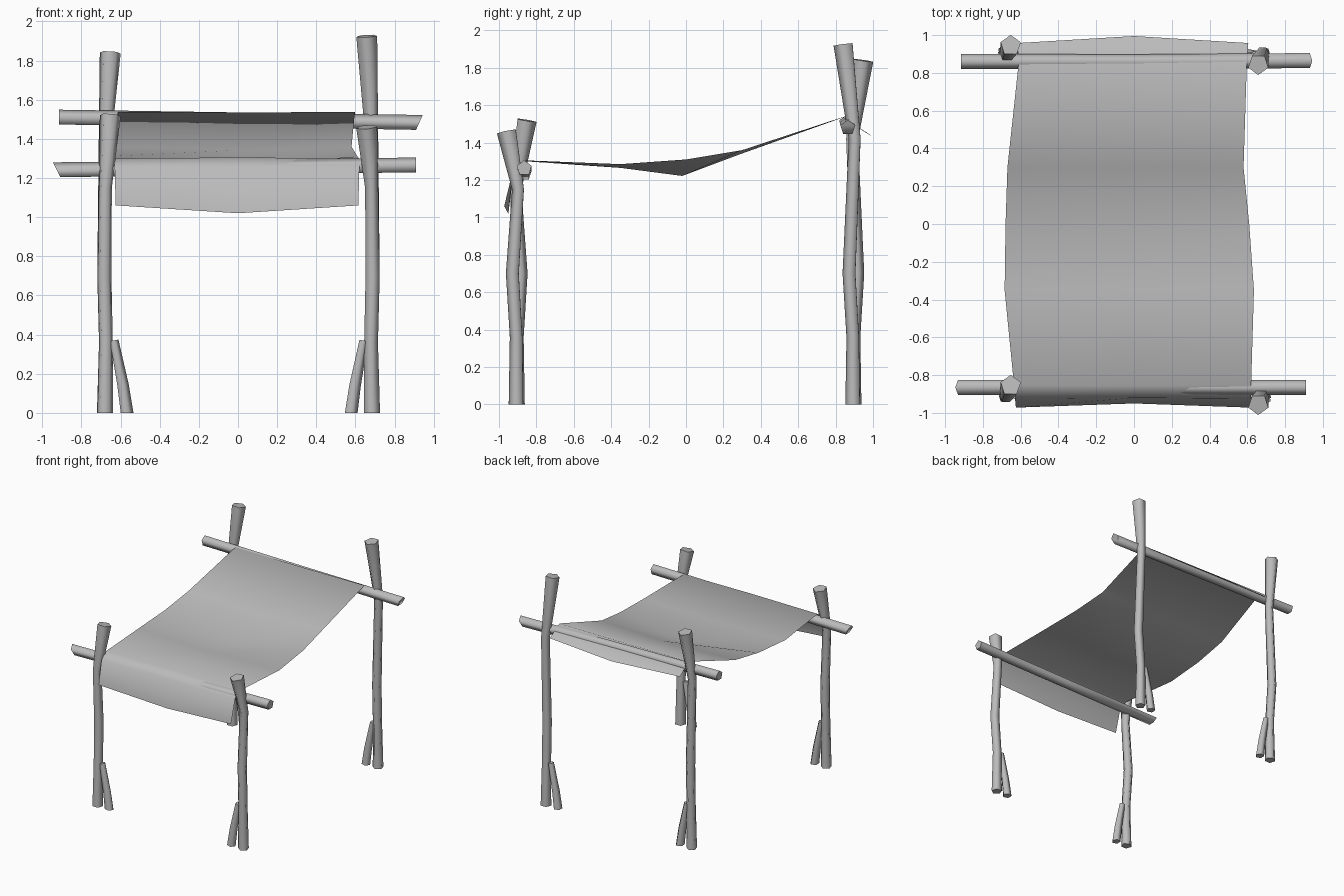
import bpy, bmesh, math
from mathutils import Vector

if "Cube" in bpy.data.objects:
    bpy.data.objects.remove(bpy.data.objects["Cube"])

grey = bpy.data.materials.new("plain grey")
grey.use_nodes = True
grey.diffuse_color = (0.5, 0.5, 0.5, 1)
grey.node_tree.nodes["Principled BSDF"].inputs["Base Color"].default_value = (0.5, 0.5, 0.5, 1)


def finish(name, bm):
    bmesh.ops.recalc_face_normals(bm, faces=bm.faces)
    mesh = bpy.data.meshes.new(name)
    bm.to_mesh(mesh)
    bm.free()
    mesh.materials.append(grey)
    obj = bpy.data.objects.new(name, mesh)
    bpy.context.collection.objects.link(obj)
    bpy.ops.object.select_all(action='DESELECT')
    obj.select_set(True)
    bpy.context.view_layer.objects.active = obj
    bpy.ops.object.shade_smooth_by_angle(angle=math.radians(80))
    return obj


def stick(name, path, start=None, end=None, spin=0.0, sides=5):
    """Five-sided stick along (x, y, z, radius) points; start/end tilt the cuts."""
    bm = bmesh.new()
    pts = [Vector(p[:3]) for p in path]
    axis = Vector((1, 0, 0)) if abs(pts[-1].x - pts[0].x) > 1 else Vector((0, 0, 1))
    u = Vector((0, 0, 1)) if axis.x else Vector((1, 0, 0))
    v = axis.cross(u)
    rings = []
    for i, p in enumerate(pts):
        n = (pts[min(i + 1, len(pts) - 1)] - pts[max(i - 1, 0)]).normalized()
        if i == 0:
            n = start or axis
        if i == len(pts) - 1:
            n = end or n
        ring = []
        for k in range(sides):
            a = spin + math.tau * k / sides
            d = (u * math.cos(a) + v * math.sin(a)) * path[i][3]
            # slide each corner along the stick onto the cut plane
            ring.append(bm.verts.new(p + d - axis * (d.dot(n) / axis.dot(n))))
        rings.append(ring)
    for a, b in zip(rings, rings[1:]):
        for k in range(sides):
            j = (k + 1) % sides
            bm.faces.new((a[k], a[j], b[j], b[k]))
    bm.faces.new(rings[0])
    bm.faces.new(rings[-1])
    return finish(name, bm)


# Four posts with flared tops, each with a short side branch as a foot
posts = [
    ("front_right", -0.68, -0.905, 1.52, 1.15, 1),
    ("front_left", 0.685, -0.905, 1.46, 1.15, -1),
    ("back_right", -0.68, 0.895, 1.84, 1.42, 1),
    ("back_left", 0.685, 0.895, 1.925, 1.42, -1),
]
for name, x, y, top, kink, s in posts:
    stick(name + "_post", [
        (x, y, 0, 0.043),
        (x + s * 0.005, y, 0.36, 0.037),
        (x - s * 0.003, y + s * 0.02, 0.7, 0.038),
        (x + s * 0.002, y - s * 0.01, kink, 0.035),
        (x + s * 0.027, y + s * 0.05, top, 0.056),
    ], spin=0.3 if s > 0 else 0.3 + math.pi)
    stick(name + "_foot", [
        (x + s * 0.11, y, 0, 0.036),
        (x + s * 0.09, y, 0.14, 0.032),
        (x + s * 0.045, y, 0.37, 0.024),
    ])

# Two cross bars
stick("front_bar", [(-0.925, -0.865, 1.238, 0.042), (0, -0.865, 1.25, 0.04),
                    (0.91, -0.865, 1.263, 0.042)], start=Vector((1, 0, 0.5)))
stick("back_bar", [(-0.915, 0.86, 1.507, 0.042), (0, 0.86, 1.495, 0.04),
                   (0.925, 0.865, 1.48, 0.042)], end=Vector((1, 0, -0.45)))

# Sagging cloth: per row right x, left x, edge y, edge z, middle y, middle z
rows = [
    (-0.625, 0.615, -0.972, 1.06, -0.95, 1.02),
    (-0.63, 0.62, -0.925, 1.255, -0.92, 1.255),
    (-0.635, 0.62, -0.855, 1.3, -0.855, 1.305),
    (-0.685, 0.635, -0.35, 1.285, -0.35, 1.265),
    (-0.68, 0.61, 0, 1.31, -0.02, 1.222),
    (-0.67, 0.58, 0.3, 1.36, 0.3, 1.342),
    (-0.612, 0.597, 0.84, 1.537, 0.84, 1.535),
    (-0.615, 0.605, 0.958, 1.455, 0.995, 1.435),
]
bm = bmesh.new()
grid = [[bm.verts.new(p) for p in ((xr, ye, ze), (0, ym, zm), (xl, ye, ze))]
        for xr, xl, ye, ze, ym, zm in rows]
for a, b in zip(grid, grid[1:]):
    for k in range(2):
        bm.faces.new((a[k], a[k + 1], b[k + 1], b[k]))
finish("cloth_canopy", bm)
